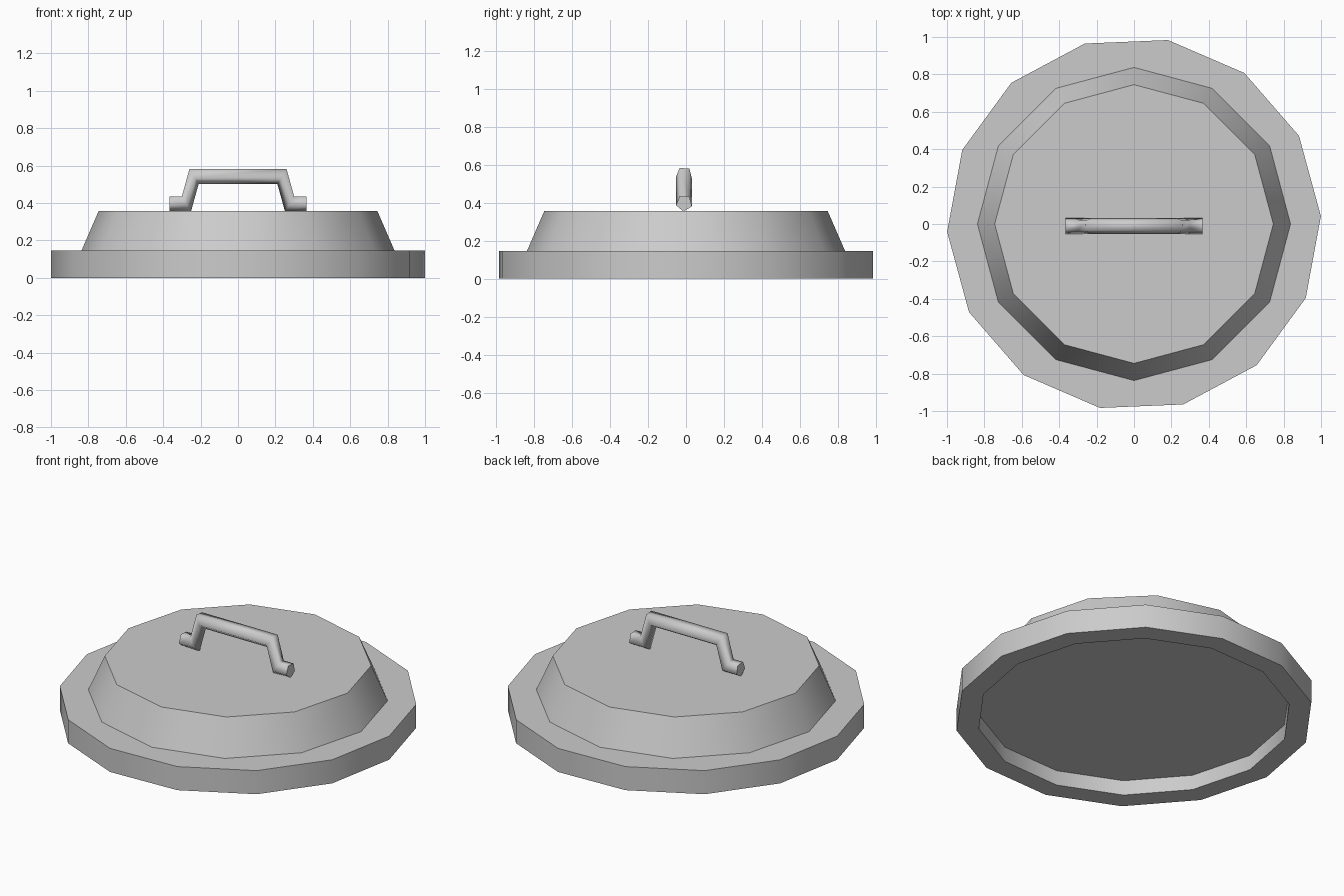
import bpy, bmesh
from math import sin, cos, pi, radians

cube = bpy.data.objects.get("Cube")
if cube:
    bpy.data.objects.remove(cube, do_unlink=True)

grey = bpy.data.materials.new("light grey")
grey.use_nodes = True
colour = (0.6, 0.6, 0.6, 1)
grey.diffuse_color = colour
grey.node_tree.nodes["Principled BSDF"].inputs["Base Color"].default_value = colour


def ring(sides, radius, z, turn):
    """Points of a level polygon."""
    return [(radius * cos(turn + 2 * pi * i / sides),
             radius * sin(turn + 2 * pi * i / sides), z) for i in range(sides)]


def loft(name, rings, smooth_turns=False):
    """Skin a row of rings and close both ends with flat caps."""
    bm = bmesh.new()
    rows = [[bm.verts.new(p) for p in r] for r in rings]
    n = len(rows[0])
    for a, b in zip(rows, rows[1:]):
        for i in range(n):
            j = (i + 1) % n
            bm.faces.new((a[i], a[j], b[j], b[i])).smooth = True
    bm.faces.new(rows[0])
    bm.faces.new(rows[-1])
    bmesh.ops.recalc_face_normals(bm, faces=bm.faces)
    mesh = bpy.data.meshes.new(name)
    bm.to_mesh(mesh)
    bm.free()
    mesh.materials.append(grey)
    obj = bpy.data.objects.new(name, mesh)
    bpy.context.collection.objects.link(obj)
    if not smooth_turns:
        bpy.ops.object.select_all(action="DESELECT")
        obj.select_set(True)
        bpy.context.view_layer.objects.active = obj
        bpy.ops.object.shade_smooth_by_angle(angle=radians(40))
    return obj


# Wide base rim, hollowed from below
turn = radians(2.4)
profile = [(0.875, 0.092), (0.875, 0), (1, 0), (1, 0.145)]
loft("base_rim", [ring(14, r, z, turn) for r, z in profile])

# Tapered raised lid
loft("raised_lid", [ring(12, r, z, 0) for r, z in [(0.838, 0.143), (0.745, 0.357)]])

# Five-sided bar handle, mitred at its bends: (x, z, lean of the section)
half = [(0.365, 0.397, 0), (0.278, 0.397, 0.6), (0.237, 0.545, 0.6)]
path = half + [(-x, z, -lean) for x, z, lean in reversed(half)]
section = [(0.044 * cos(radians(50 + 72 * i)), 0.044 * sin(radians(50 + 72 * i)))
           for i in range(5)]
loft("handle", [[(x + lean * dz, dy - 0.01, z + dz) for dy, dz in section]
                for x, z, lean in path], smooth_turns=True)
